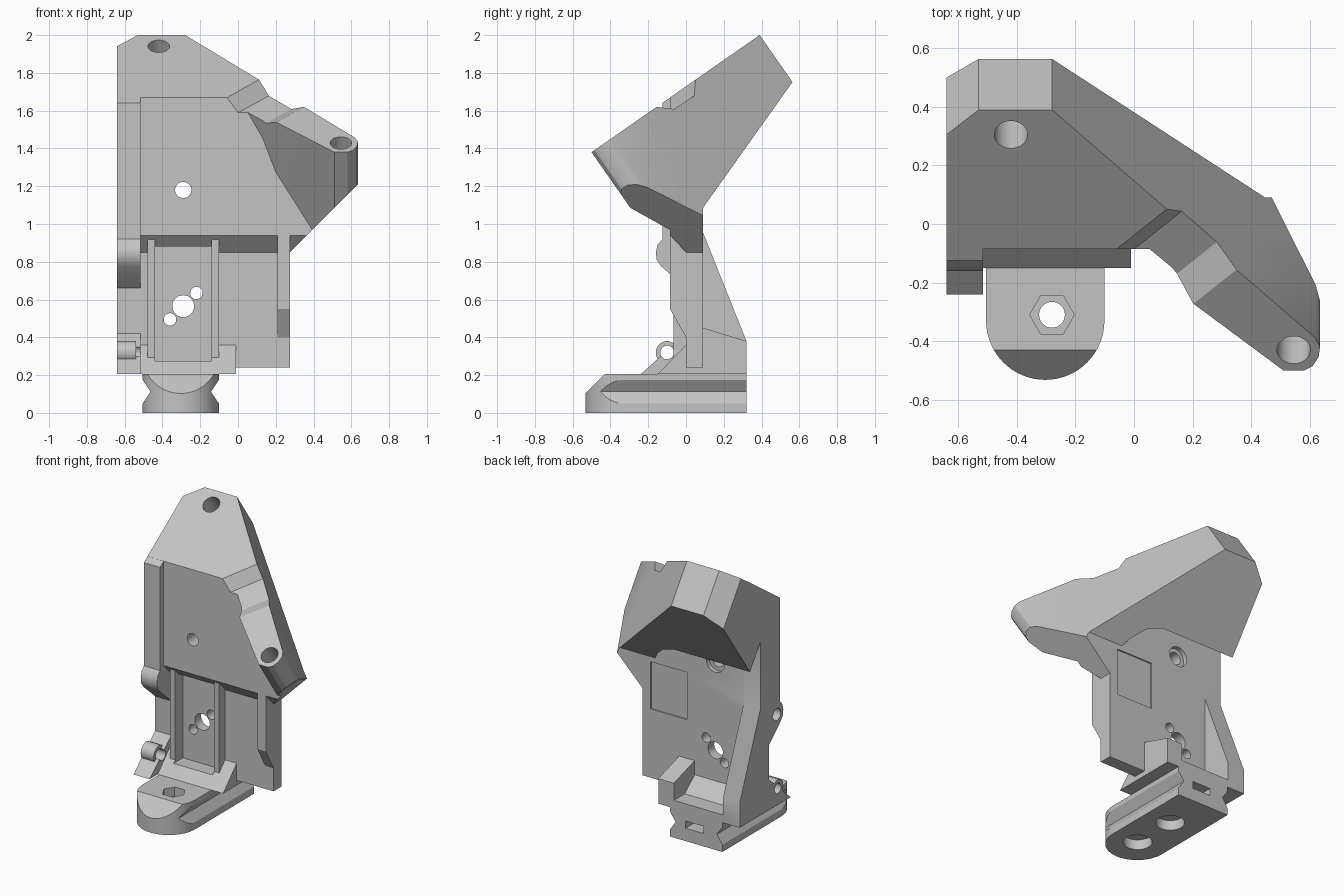
import bpy
import bmesh
from math import cos, sin, pi
from mathutils import Vector as V

cube = bpy.data.objects.get("Cube")
if cube:
    bpy.data.objects.remove(cube)

grey = bpy.data.materials.new("plain grey")
grey.use_nodes = True
grey.diffuse_color = (0.55, 0.55, 0.55, 1)
grey.node_tree.nodes["Principled BSDF"].inputs["Base Color"].default_value = grey.diffuse_color

# Slanted top plane of the head: origin, upward direction and normal
ORIGIN = V((0, -0.5, 1.38))
NORMAL = V((0, -0.572, 0.82))


def on_plane(x, y):
    return V((x, y, ORIGIN.z + (y - ORIGIN.y) * 0.697))


def prism(name, loop, vec, cuts=()):
    """Extrude a closed loop along vec, then slice away the outer side of each cut plane."""
    bm = bmesh.new()
    vec = V(vec)
    low = [bm.verts.new(V(p)) for p in loop]
    high = [bm.verts.new(V(p) + vec) for p in loop]
    n = len(low)
    bm.faces.new(low)
    bm.faces.new(high[::-1])
    for i in range(n):
        j = (i + 1) % n
        bm.faces.new((low[j], low[i], high[i], high[j]))
    for co, no in cuts:
        geom = bm.verts[:] + bm.edges[:] + bm.faces[:]
        res = bmesh.ops.bisect_plane(bm, geom=geom, plane_co=co, plane_no=no, clear_outer=True)
        edges = [e for e in res["geom_cut"] if isinstance(e, bmesh.types.BMEdge)]
        bmesh.ops.edgeloop_fill(bm, edges=edges)
    bmesh.ops.recalc_face_normals(bm, faces=bm.faces)
    mesh = bpy.data.meshes.new(name)
    bm.to_mesh(mesh)
    bm.free()
    mesh.materials.append(grey)
    ob = bpy.data.objects.new(name, mesh)
    bpy.context.collection.objects.link(ob)
    return ob


def side(x0, x1, profile, cuts=()):
    """Side profile in (y, z), extruded across x."""
    return prism("side_part", [(x0, y, z) for y, z in profile], (x1 - x0, 0, 0), cuts)


def box(x0, x1, y0, y1, z0, z1):
    return side(x0, x1, [(y0, z0), (y1, z0), (y1, z1), (y0, z1)])


def rod(start, vec, r, n=32):
    q = V(vec).to_track_quat("Z", "Y")
    loop = [V(start) + q @ V((r * cos(2 * pi * i / n), r * sin(2 * pi * i / n), 0)) for i in range(n)]
    return prism("rod", loop, vec)


def combine(target, tool, op):
    mod = target.modifiers.new("combine", "BOOLEAN")
    mod.operation = op
    mod.solver = "EXACT"
    mod.object = tool
    bpy.context.view_layer.objects.active = target
    bpy.ops.object.modifier_apply(modifier=mod.name)
    bpy.data.objects.remove(tool)


# Slicing planes shared by the head and the upper body
top_cut = (ORIGIN, NORMAL)
under_cut = (V((0, 0.1, 1.1)), V((0, 1.405, -1)))
wing_cut = (V((0.275, 0, 0.85)), V((1, 0, -1)))
wall_a, wall_b = on_plane(-0.28, 0.39), on_plane(0.62, -0.39)
outer_cut = (wall_a, NORMAL.cross(wall_b - wall_a) * -1)
if (V((-0.4, 0, 1.2)) - wall_a).dot(outer_cut[1]) > 0:
    outer_cut = (wall_a, outer_cut[1] * -1)

# Head with its side wing
outline = [(-0.64, -0.085), (-0.64, 0.305), (-0.53, 0.39), (-0.28, 0.39), (0.62, -0.39),
           (0.635, -0.42), (0.63, -0.455), (0.61, -0.485), (0.58, -0.5), (0.51, -0.5),
           (0.2, -0.27), (0.13, -0.185), (0.05, -0.12), (-0.06, -0.085)]
bracket = prism("bracket", [on_plane(x, y) for x, y in outline], NORMAL * -1.2,
                [under_cut, wing_cut])

# Body, foot, gussets and rails
parts = [
    side(-0.64, 0.7, [(0.09, 0.85), (0, 0.85), (-0.085, 0.94), (-0.085, 2), (0.09, 2)],
         [top_cut, wing_cut, outer_cut]),
    box(-0.64, 0.275, 0, 0.09, 0.24, 0.9),
    side(0.21, 0.275, [(0.05, 0.4), (0, 0.4), (-0.085, 0.55), (-0.085, 0.96), (0.05, 0.96)]),
    side(-0.64, -0.515, [(0.09, 0.205), (-0.24, 0.205), (0, 0.42), (0, 0.66), (-0.13, 0.775),
                         (-0.155, 0.81), (-0.16, 0.85), (-0.15, 0.89), (-0.125, 0.92),
                         (-0.125, 1.641), (0.09, 1.791)]),
    side(-0.53, -0.01, [(0.09, 0.205), (-0.15, 0.205), (0, 0.36), (0.09, 0.36)]),
    prism("gusset", [(-0.64, 0.08, 0.98), (-0.64, 0.32, 0.38), (-0.64, 0.32, 0.205), (-0.64, 0.08, 0.205)],
          (0.13, 0, 0)),
    side(-0.13, -0.01, [(0.08, 0.453), (0.32, 0.38), (0.32, 0.205), (0.08, 0.205)]),
    side(-0.55, -0.1, [(0.08, 0.36), (0.2, 0.26), (0.32, 0.26), (0.32, 0.205), (0.08, 0.205)]),
    rod((-0.64, -0.1, 0.32), (0.1, 0, 0), 0.06),
]
for part in parts:
    combine(bracket, part, "UNION")

# Pocket between the rails, then the rails themselves
combine(bracket, box(-0.44, -0.14, -0.3, 0.02, 0.275, 0.88), "DIFFERENCE")
for x in (-0.48, -0.14):
    combine(bracket, box(x, x + 0.04, -0.065, 0.03, 0.29, 0.92), "UNION")

# Channel across the wing
across = V((0.17, 0.135, 0.094))
channel = [(0.055, 0.055, 1.85), (0.165, 0.045, 1.68), (0.285, -0.06, 1.61),
           (0.415, -0.25, 1.63), (0.3, 0.1, 2.1)]
cutters = [prism("channel", [V(p) - across * 2 for p in channel], across * 3.2)]

# Holes in the head, body and hinge barrels, and the shallow panel on the back
for x, y in ((-0.42, 0.305), (0.545, -0.43)):
    cutters.append(rod(on_plane(x, y) + NORMAL * 0.1, NORMAL * -0.35, 0.057))
for x, z, r in ((-0.29, 0.565, 0.058), (-0.22, 0.635, 0.033), (-0.36, 0.495, 0.033)):
    cutters.append(rod((x, -0.3, z), (0, 0.5, 0), r))
cutters += [
    rod((-0.29, -0.3, 1.18), (0, 1, 0), 0.043),
    rod((-0.29, 0.06, 1.18), (0, 0.8, 0), 0.07),
    rod((-0.7, -0.09, 0.84), (0.17, 0, 0), 0.042),
    rod((-0.7, -0.1, 0.32), (0.19, 0, 0), 0.036),
    box(-0.07, 0.21, 0.081, 0.2, 0.72, 1.05),
]
for cutter in cutters:
    combine(bracket, cutter, "DIFFERENCE")

# Base shoe with a rounded, chamfered front
arc = [(-0.303 + 0.202 * cos(pi + pi * i / 32), -0.33 + 0.202 * sin(pi + pi * i / 32), 0)
       for i in range(33)]
base = prism("base_shoe", arc + [(-0.101, 0.32, 0), (-0.505, 0.32, 0)], (0, 0, 0.205),
             [(V((0, -0.43, 0.205)), V((0, -1, 1)))])

# Side grooves, screw recesses, nut pocket and rear slot
for s in (-1, 1):
    groove = [(-0.303 + s * dx, -0.7, z) for dx, z in ((0.26, -0.03), (0.16, 0.112), (0.26, 0.254))]
    groove = [(-0.303 + s * dx, -0.7, z) for dx, z in ((0.222, 0.02), (0.16, 0.112), (0.222, 0.204))]
    combine(base, prism("groove", groove, (0, 1.2, 0)), "DIFFERENCE")
for cutter in (
    rod((-0.29, -0.31, -0.1), (0, 0, 0.17), 0.092),
    rod((-0.29, 0.01, -0.1), (0, 0, 0.17), 0.092),
    rod((-0.28, -0.31, -0.1), (0, 0, 0.5), 0.044),
    rod((-0.28, -0.31, 0.14), (0, 0, 0.2), 0.076, 6),
    box(-0.36, -0.22, 0.12, 0.5, 0.09, 0.14),
):
    combine(base, cutter, "DIFFERENCE")

# Smooth the rounded surfaces only
for ob in (bracket, base):
    bpy.ops.object.select_all(action="DESELECT")
    ob.select_set(True)
    bpy.context.view_layer.objects.active = ob
    bpy.ops.object.shade_smooth_by_angle(angle=0.5)
